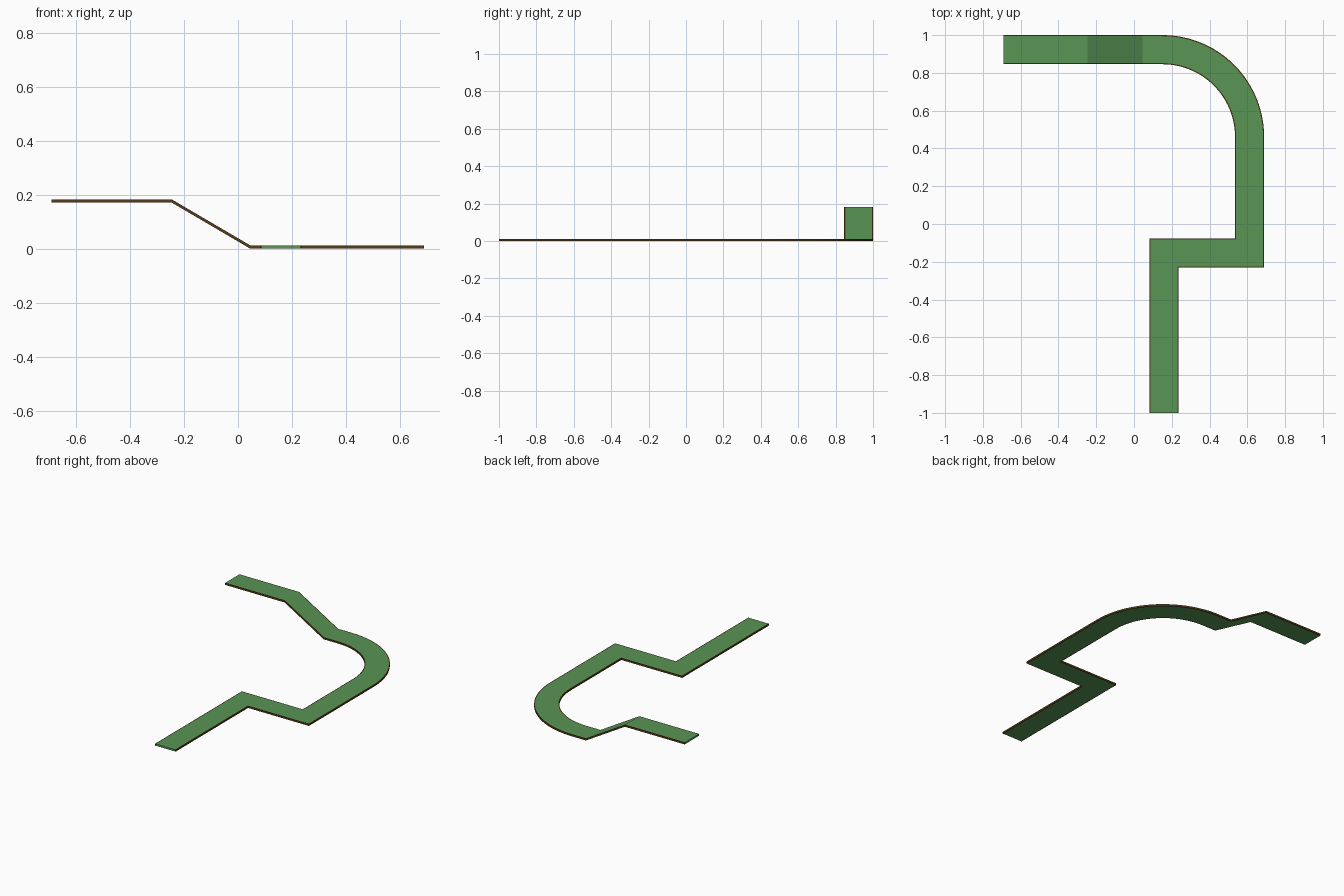
import bpy, math

if "Cube" in bpy.data.objects:
    bpy.data.objects.remove(bpy.data.objects["Cube"])

HALF = 0.077    # half width of the road
RIM = 0.006     # width of the brown edging
H = 0.012       # thickness

def material(name, color):
    m = bpy.data.materials.new(name)
    m.diffuse_color = color
    m.use_nodes = True
    m.node_tree.nodes["Principled BSDF"].inputs["Base Color"].default_value = m.diffuse_color
    return m

green = material("grass_green", (0.10, 0.30, 0.09, 1))
brown = material("earth_brown", (0.09, 0.045, 0.01, 1))

# Centre line: zigzag, quarter bend, ramp, upper straight
path = [(0.159, -1.0, 0), (0.159, -0.153, 0), (0.612, -0.153, 0)]
cx, cy, R = 0.15, 0.461, 0.462
N = 24
for i in range(N + 1):
    a = math.pi / 2 * i / N
    path.append((cx + R * math.cos(a), cy + R * math.sin(a), 0))
path += [(0.045, 0.923, 0), (-0.245, 0.923, 0.17), (-0.69, 0.923, 0.17)]

def normals(pts):
    # mitred left-hand offsets in plan
    dirs = []
    for p, q in zip(pts, pts[1:]):
        l = math.hypot(q[0] - p[0], q[1] - p[1])
        dirs.append(((q[0] - p[0]) / l, (q[1] - p[1]) / l))
    out = []
    for i in range(len(pts)):
        a, b = dirs[max(i - 1, 0)], dirs[min(i, len(dirs) - 1)]
        k = 1 + a[0] * b[0] + a[1] * b[1]
        out.append((-(a[1] + b[1]) / k, (a[0] + b[0]) / k))
    return out

def sweep(name, section, mat):
    verts, faces, n = [], [], len(section)
    for p, m in zip(path, normals(path)):
        verts += [(p[0] + m[0] * s, p[1] + m[1] * s, p[2] + h) for s, h in section]
    for i in range(len(path) - 1):
        for j in range(n):
            k = (j + 1) % n
            faces.append((i * n + j, i * n + k, (i + 1) * n + k, (i + 1) * n + j))
    faces += [tuple(reversed(range(n))), tuple(range(len(verts) - n, len(verts)))]
    me = bpy.data.meshes.new(name)
    me.from_pydata(verts, [], faces)
    me.materials.append(mat)
    ob = bpy.data.objects.new(name, me)
    bpy.context.collection.objects.link(ob)

def box(s0, s1, h0, h1):
    return [(s0, h0), (s0, h1), (s1, h1), (s1, h0)]

# Road surface and its two edges
sweep("road_surface", box(-HALF + RIM, HALF - RIM, 0, H), green)
sweep("left_edge", box(HALF - RIM, HALF, 0, H), brown)
sweep("right_edge", box(-HALF, -HALF + RIM, 0, H), brown)
